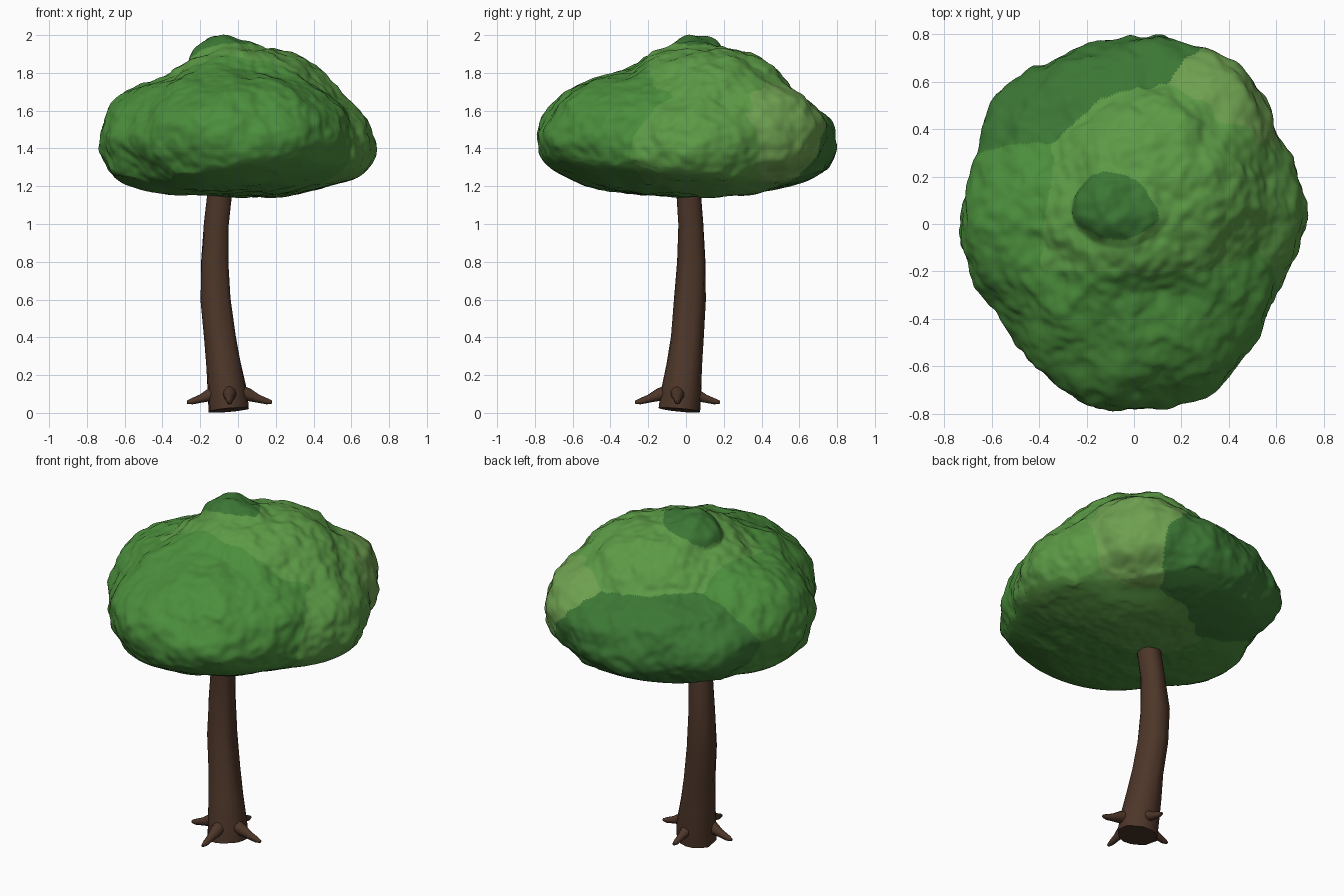
import bpy, bmesh, math
from mathutils import Vector, Matrix, noise

if "Cube" in bpy.data.objects:
    bpy.data.objects.remove(bpy.data.objects["Cube"])


def material(name, rgb):
    m = bpy.data.materials.new(name)
    m.diffuse_color = (*rgb, 1)
    m.use_nodes = True
    m.node_tree.nodes["Principled BSDF"].inputs["Base Color"].default_value = m.diffuse_color
    return m


BARK = material("bark", (0.075, 0.037, 0.022))
LEAVES = [material("dark_leaf", (0.045, 0.185, 0.035)),
          material("mid_leaf", (0.07, 0.27, 0.045)),
          material("light_leaf", (0.105, 0.32, 0.06)),
          material("pale_leaf", (0.155, 0.35, 0.08))]
DARK, MID, LIGHT, PALE = range(4)


def finish(bm, name, mats):
    bmesh.ops.recalc_face_normals(bm, faces=bm.faces)
    for f in bm.faces:
        f.smooth = True
    me = bpy.data.meshes.new(name)
    bm.to_mesh(me)
    bm.free()
    for m in mats:
        me.materials.append(m)
    ob = bpy.data.objects.new(name, me)
    bpy.context.collection.objects.link(ob)
    return ob


def tube(name, stations, sides, mat, ridge=0.0):
    """Loft of rings (x, y, z, radius) along a path, capped at both ends."""
    bm = bmesh.new()
    pts = [Vector(s[:3]) for s in stations]
    rings = []
    for i, s in enumerate(stations):
        d = pts[min(i + 1, len(pts) - 1)] - pts[max(i - 1, 0)]
        q = Vector((0, 0, 1)).rotation_difference(d)
        ring = []
        for k in range(sides):
            a = math.tau * k / sides
            off = q @ Vector((math.cos(a), math.sin(a), 0))
            r = s[3] * (1 + ridge * noise.noise(off * 2.5 + Vector((0, 0, s[2] * 2))))
            ring.append(bm.verts.new(pts[i] + off * r))
        rings.append(ring)
    for a, b in zip(rings, rings[1:]):
        for k in range(sides):
            j = (k + 1) % sides
            bm.faces.new((a[k], a[j], b[j], b[k]))
    bm.faces.new(rings[0][::-1])
    bm.faces.new(rings[-1])
    ob = finish(bm, name, [mat])
    bpy.ops.object.select_all(action='DESELECT')
    ob.select_set(True)
    bpy.context.view_layer.objects.active = ob
    bpy.ops.object.shade_smooth_by_angle(angle=math.radians(50))
    return ob


# Curved trunk
tube("trunk", [
    (-0.05, -0.035, 0.015, 0.107), (-0.057, -0.027, 0.1, 0.106),
    (-0.077, -0.01, 0.25, 0.094), (-0.095, 0.005, 0.4, 0.084),
    (-0.118, 0.02, 0.6, 0.08), (-0.123, 0.03, 0.8, 0.074),
    (-0.112, 0.026, 1.0, 0.066), (-0.092, 0.012, 1.18, 0.065),
    (-0.07, 0.0, 1.4, 0.055)], 16, BARK, 0.15)

# Four short roots around the base
for i, name in enumerate(("right", "back", "left", "front")):
    a = i * math.pi / 2
    c, s = math.cos(a), math.sin(a)
    path = [(0.05, 0.11, 0.04), (0.1, 0.095, 0.034), (0.15, 0.075, 0.022),
            (0.2, 0.06, 0.016), (0.225, 0.056, 0.008)]
    tube(name + "_root", [(-0.045 + c * d, -0.045 + s * d, z, r) for d, z, r in path],
         10, BARK, 0.1)

# Leaf clumps: centre, radii, turn about z, colour
CLUMPS = [
    ((0.01, -0.15, 1.45), (0.6, 0.64, 0.37), 0, MID),       # front
    ((-0.33, 0.0, 1.44), (0.4, 0.43, 0.34), 0, MID),        # left
    ((0.4, 0.04, 1.41), (0.33, 0.40, 0.27), 0, LIGHT),      # right
    ((-0.09, 0.4, 1.43), (0.57, 0.38, 0.27), 14, DARK),     # back
    ((0.29, 0.39, 1.48), (0.30, 0.32, 0.28), 0, PALE),      # back right
    ((0.09, 0.14, 1.5), (0.50, 0.47, 0.44), 0, LIGHT),      # upper
    ((-0.02, -0.03, 1.55), (0.43, 0.41, 0.375), 0, LIGHT),  # crown
    ((-0.06, 0.07, 1.86), (0.19, 0.15, 0.125), 0, DARK),    # peak
]
CORE = Vector((0, 0.02, 1.42))
SOFT = 0.025


def reach(d, centre, radii, turn):
    """Distance from the core to the far side of a clump along d."""
    rot = Matrix.Rotation(-math.radians(turn), 3, 'Z')
    o, u = rot @ (CORE - Vector(centre)), rot @ d
    o = Vector([o[i] / radii[i] for i in range(3)])
    u = Vector([u[i] / radii[i] for i in range(3)])
    a, b, c = u.dot(u), o.dot(u), o.dot(o) - 1
    disc = b * b - a * c
    return (-b + math.sqrt(disc)) / a if disc > 0 else 0.0


# One canopy skin blended over all clumps, with a flattened underside
bm = bmesh.new()
bmesh.ops.create_icosphere(bm, subdivisions=7, radius=1)
bm.verts.index_update()
tint = {}
for v in bm.verts:
    d = v.co.normalized()
    hits = [reach(d, *c[:3]) for c in CLUMPS]
    top = max(hits)
    dist = top + SOFT * math.log(sum(math.exp((h - top) / SOFT) for h in hits))
    p = CORE + d * dist
    lump = (0.028 * noise.noise(p * 5) + 0.016 * noise.noise(p * 10)
            + 0.008 * noise.noise(p * 22))
    wobble = [h + 0.025 * noise.noise(p * 9 + Vector((i * 7, 0, 0)))
              for i, h in enumerate(hits)]
    if p.y < -0.2 and p.x < 0.45:     # front half of the crown joins the front colour
        wobble[6] = 0
    tint[v.index] = CLUMPS[wobble.index(max(wobble))][3]
    p += d * lump
    # underside rises outward, most towards the front right
    tilt = max(0.0, (p.x - p.y) * 0.707)
    floor = 1.14 + 0.09 * (math.hypot(p.x, p.y) / 0.75) ** 3 + 0.2 * tilt ** 2
    if p.z < floor + 0.05:
        p.z = floor + 0.05 - 0.05 * math.tanh((floor + 0.05 - p.z) / 0.08) + 0.6 * lump
    v.co = p
for f in bm.faces:
    f.material_index = sorted(tint[v.index] for v in f.verts)[1]
finish(bm, "leaf_canopy", LEAVES)
